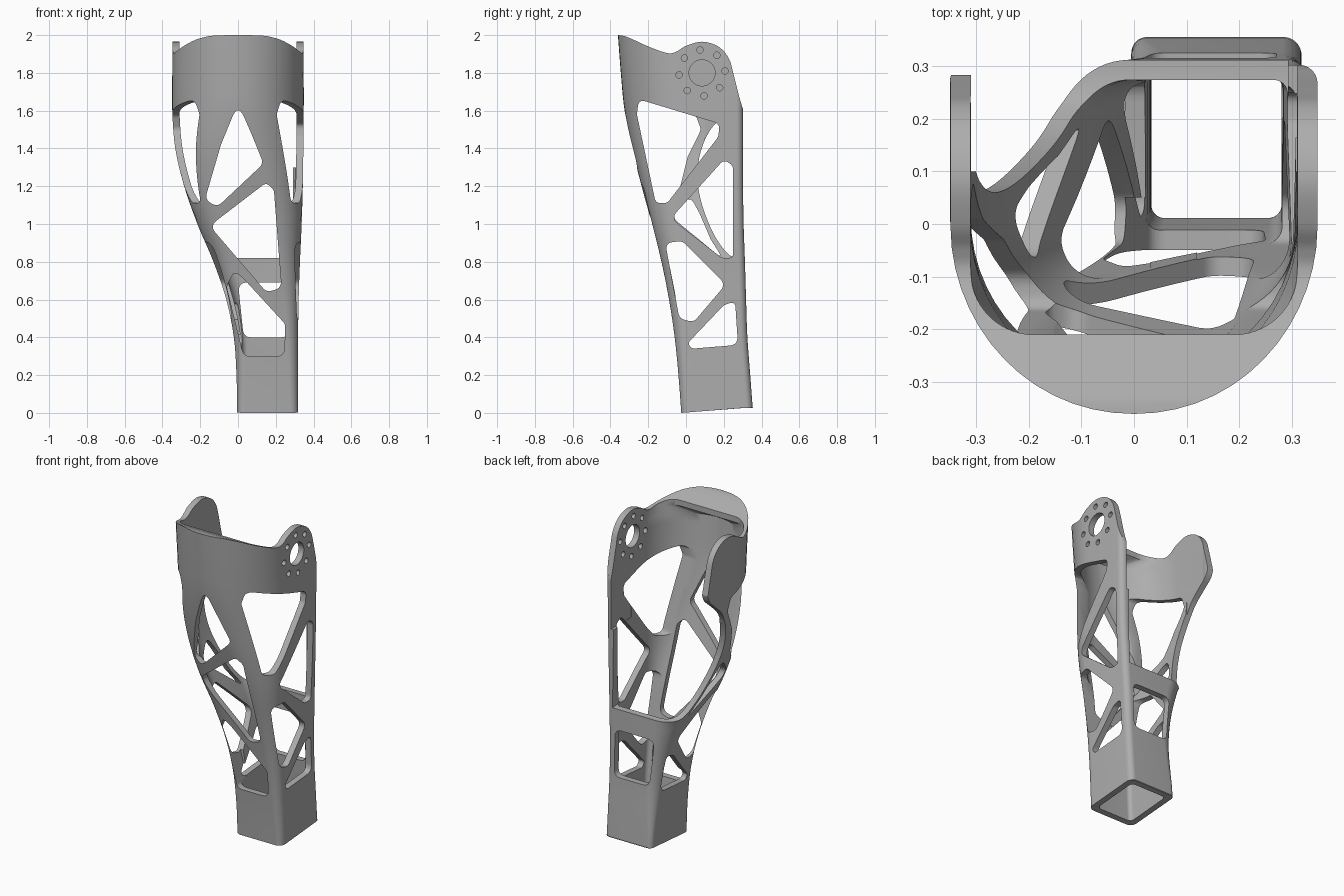
import bpy, bmesh
from math import sin, cos, pi, radians
from mathutils import Vector

cube = bpy.data.objects.get("Cube")
if cube:
    bpy.data.objects.remove(cube)

WALL = 0.038
grey = bpy.data.materials.new("mid grey")
grey.use_nodes = True
grey.diffuse_color = (0.42, 0.42, 0.42, 1)
grey.node_tree.nodes["Principled BSDF"].inputs["Base Color"].default_value = grey.diffuse_color


def make(name, bm):
    bmesh.ops.recalc_face_normals(bm, faces=bm.faces)
    mesh = bpy.data.meshes.new(name)
    bm.to_mesh(mesh)
    bm.free()
    mesh.materials.append(grey)
    obj = bpy.data.objects.new(name, mesh)
    bpy.context.scene.collection.objects.link(obj)
    return obj


def spline(points, steps=6):
    """Smooth curve through points of any dimension."""
    pts = [Vector(p) for p in points]
    out = []
    for i in range(len(pts) - 1):
        a, b, c, d = pts[max(i - 1, 0)], pts[i], pts[i + 1], pts[min(i + 2, len(pts) - 1)]
        for s in range(steps):
            t = s / steps
            out.append(0.5 * (2 * b + (c - a) * t + (2 * a - 5 * b + 4 * c - d) * t * t
                              + (3 * b - a - 3 * c + d) * t ** 3))
    return out + [pts[-1]]


def rounded(points, radius=0.045, steps=7):
    """Polygon with filleted corners."""
    pts = [Vector(p) for p in points]
    out = []
    for i, p in enumerate(pts):
        a, b = pts[i - 1] - p, pts[(i + 1) % len(pts)] - p
        half = a.angle(b) / 2
        d = min(radius * cos(half) / sin(half), 0.47 * a.length, 0.47 * b.length)
        start, end = p + a.normalized() * d, p + b.normalized() * d
        for s in range(steps + 1):
            t = s / steps
            out.append(start * (1 - t) ** 2 + p * 2 * t * (1 - t) + end * t * t)
    return out


def prism(name, profile, axis, low, high):
    """Extrude a profile (y,z) along x, or (x,z) along y."""
    bm = bmesh.new()
    rings = []
    for w in (low, high):
        rings.append([bm.verts.new((w, u, v) if axis == "x" else (u, w, v)) for u, v in profile])
    bm.faces.new(rings[0])
    bm.faces.new(rings[1])
    n = len(profile)
    for i in range(n):
        j = (i + 1) % n
        bm.faces.new((rings[0][i], rings[0][j], rings[1][j], rings[1][i]))
    obj = make(name, bm)
    obj.hide_render = True
    return obj


def section(xl, xr, yf, yb, radii, steps=14):
    """Rounded rectangle: front right, back right, back left, front left corners."""
    out = []
    corners = ((xr, yf, -1, 1), (xr, yb, -1, -1), (xl, yb, 1, -1), (xl, yf, 1, 1))
    for k, ((x, y, sx, sy), r) in enumerate(zip(corners, radii)):
        for s in range(steps + 1):
            a = -pi / 2 + (k + s / steps) * pi / 2
            out.append((x + sx * r + r * cos(a), y + sy * r + r * sin(a)))
    return out


def loft(name, rings):
    bm = bmesh.new()
    loops = [[bm.verts.new(p) for p in ring] for ring in rings]
    n = len(loops[0])
    for a, b in zip(loops, loops[1:]):
        for i in range(n):
            j = (i + 1) % n
            bm.faces.new((a[i], a[j], b[j], b[i]))
    bm.faces.new(loops[0])
    bm.faces.new(loops[-1])
    return make(name, bm)


# Shell stations: height, left x, right x, front y, back y, front corner radius
stations = spline([
    (0, -.005, .318, -.025, .355, .04), (.2, -.008, .318, -.04, .34, .05),
    (.4, -.022, .318, -.06, .325, .06), (.6, -.062, .321, -.09, .318, .08),
    (.8, -.13, .328, -.13, .312, .11), (1, -.215, .337, -.18, .305, .15),
    (1.2, -.285, .343, -.235, .302, .22), (1.4, -.332, .346, -.285, .302, .29),
    (1.6, -.348, .348, -.325, .302, .34), (1.8, -.348, .348, -.345, .302, .346),
    (2.05, -.348, .348, -.364, .302, .346)], 5)

outer, inner = [], []
for i, (z, xl, xr, yf, yb, rf) in enumerate(stations):
    rb = 0.03 + 0.1 * max(0, 1 - abs(z - 0.8) / 0.7)
    ring = section(xl, xr, yf, yb, (rf, 0.035, rb, rf))
    # The foot is cut at a slight slope
    outer.append([(x, y, z + (0.08 * (y + 0.025) if i == 0 else 0)) for x, y in ring])
    yi, ri = yf + WALL, max(rf - WALL, 0.025)
    if z > 1.86:  # thick lip with a straight inner edge
        yi, ri = -0.21, 0.12
    ring = section(xl + WALL, xr - WALL, yi, yb - WALL, (ri, 0.025, max(rb - WALL, 0.025), ri))
    zi = -0.1 if i == 0 else (2.2 if i == len(stations) - 1 else z)
    inner.append([(x, y, zi) for x, y in ring])

shell = loft("leg_shell", outer)
cutters = [loft("cavity_cutter", inner)]

# Scalloped top edge and the rounded backs of the ears
top = spline([(-.5, 2), (-.36, 2), (-.3, 1.985), (-.2, 1.94), (-.1, 1.905), (-.05, 1.913),
              (0, 1.943), (.085, 1.965), (.17, 1.94), (.225, 1.88), (.25, 1.8),
              (.28, 1.68), (.31, 1.58)])
cutters.append(prism("top_cutter", top + [Vector((.7, 1.58)), Vector((.7, 2.4)),
                                          Vector((-.5, 2.4))], "x", -.7, .7))

# Open back with the swept rim on the right side
rim = spline([(.29, 1.7), (.265, 1.63), (.2, 1.57), (.13, 1.5), (.08, 1.39), (.06, 1.26),
              (.08, 1.12), (.14, .96), (.21, .855), (.27, .82), (.4, .82)])
cutters.append(prism("rim_cutter", rim + [Vector((.7, .82)), Vector((.7, 1.7))], "x", -.7, .292))
cutters.append(prism("back_cutter", [(.1, 1.3), (.7, 1.3), (.7, 2.4), (.1, 2.4)],
                     "x", -.309, .309))

# Windows in the front wall
front_windows = [
    [(0, 1.64), (.07, 1.48), (.135, 1.32), (-.11, 1.09), (-.175, 1.13), (-.09, 1.42)],
    [(.15, 1.22), (.19, 1.18), (.23, .66), (.15, .64), (-.15, .99)],
    [(-.02, .75), (.03, .71), (.25, .47), (.245, .3), (.03, .3), (-.06, .67)]]
for w in front_windows:
    cutters.append(prism("front_window_cutter", rounded(w), "y", -.7, .05))

# Windows in the back and side walls
cutters.append(prism("back_window_cutter",
                     rounded([(.03, .4), (.27, .4), (.27, .69), (.0, .69)]), "y", .2, .7))
low_windows = [
    [(-.11, .9), (-.02, .91), (.21, .68), (.04, .48), (-.035, .5)],
    [(.26, .59), (.2, .57), (.01, .37), (.03, .34), (.275, .36)]]
left_windows = [
    [(-.25, 1.66), (.18, 1.53), (.17, 1.46), (-.1, 1.11), (-.16, 1.11), (-.26, 1.58)],
    [(.2, 1.34), (.25, 1.31), (.25, .82), (.19, .82), (-.08, 1.03)]]
right_windows = [
    [(-.25, 1.66), (.05, 1.58), (.08, 1.5), (.01, 1.36), (-.03, 1.2), (-.1, 1.11),
     (-.16, 1.11), (-.26, 1.58)],
    [(-.08, 1.04), (.02, 1.15), (.07, 1.06), (.13, .92), (.2, .81)]]
for w in left_windows + low_windows:
    cutters.append(prism("left_window_cutter", rounded(w), "x", .12, .7))
for w, reach in zip(right_windows + low_windows, (-.12, -.06, .03, .04)):
    cutters.append(prism("right_window_cutter", rounded(w), "x", -.7, reach))


# Pivot hole and bolt circle in the left ear
def hole(y, z, r, n):
    ring = [(y + r * cos(2 * pi * k / n), z + r * sin(2 * pi * k / n)) for k in range(n)]
    cutters.append(prism("hole_cutter", ring, "x", .2, .7))


hole(.085, 1.8, .069, 40)
for k in range(8):
    a = radians(5 + 45 * k)
    hole(.085 + .122 * cos(a), 1.8 + .122 * sin(a), .017, 16)

# Cut everything, then keep only the finished shell
bpy.context.view_layer.objects.active = shell
for c in cutters:
    mod = shell.modifiers.new("cut", "BOOLEAN")
    mod.operation, mod.solver, mod.object = "DIFFERENCE", "EXACT", c
    bpy.ops.object.modifier_apply(modifier=mod.name)
    bpy.data.objects.remove(c)

bpy.ops.object.select_all(action="DESELECT")
shell.select_set(True)
bpy.ops.object.shade_smooth_by_angle(angle=radians(35))
